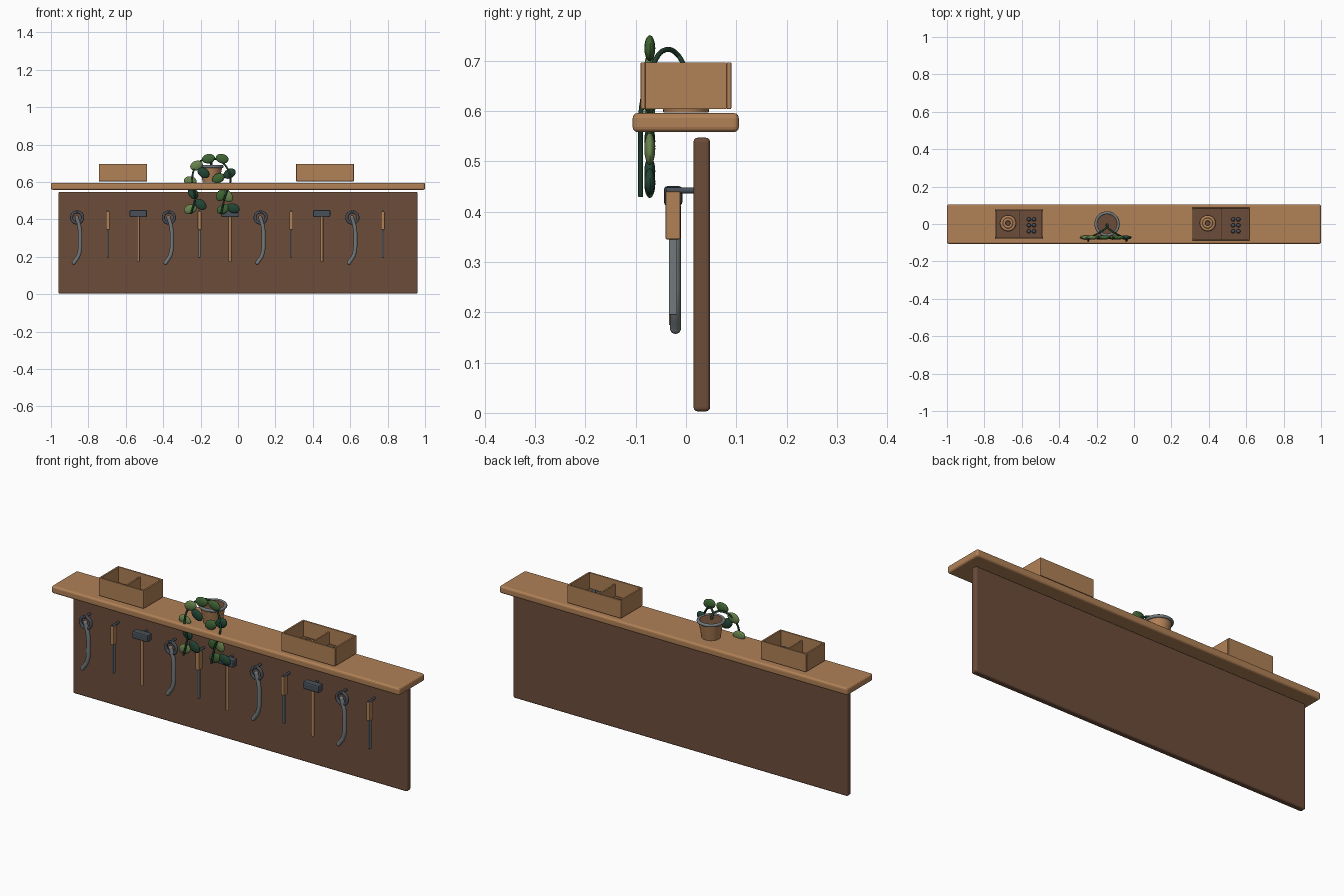
import bpy, math
from mathutils import Vector

cube = bpy.data.objects.get("Cube")
if cube:
    bpy.data.objects.remove(cube)


def material(name, rgb):
    m = bpy.data.materials.new(name)
    m.use_nodes = True
    m.diffuse_color = (*rgb, 1)
    m.node_tree.nodes["Principled BSDF"].inputs["Base Color"].default_value = (*rgb, 1)
    return m


TAN = material("tan wood", (0.44, 0.22, 0.095))
BROWN = material("dark brown wood", (0.15, 0.073, 0.042))
SLATE = material("slate metal", (0.065, 0.08, 0.1))
STEEL = material("grey steel", (0.17, 0.19, 0.2))
LIGHT = material("light leaf", (0.14, 0.23, 0.075))
MID = material("mid leaf", (0.05, 0.13, 0.035))
DARK = material("dark leaf", (0.016, 0.06, 0.035))
STEM = material("stem green", (0.015, 0.05, 0.025))


def finish(name, mat, smooth=True):
    ob = bpy.context.object
    ob.name = name
    ob.data.materials.append(mat)
    if smooth:
        bpy.ops.object.shade_smooth_by_angle(angle=math.radians(40))
    return ob


def box(name, mat, x, y, z, bevel=0.0, segments=2):
    """Box from three (low, high) ranges."""
    mid = [(a + b) / 2 for a, b in (x, y, z)]
    bpy.ops.mesh.primitive_cube_add(size=1, location=mid)
    ob = finish(name, mat, False)
    ob.scale = [b - a for a, b in (x, y, z)]
    bpy.ops.object.transform_apply(location=False, rotation=False, scale=True)
    if bevel:
        mod = ob.modifiers.new("rounded_edges", 'BEVEL')
        mod.width, mod.segments = bevel, segments
    return ob


def rod(name, mat, a, b, r, sides=12):
    a, b = Vector(a), Vector(b)
    bpy.ops.mesh.primitive_cylinder_add(
        vertices=sides, radius=r, depth=(b - a).length, location=(a + b) / 2,
        rotation=(b - a).to_track_quat('Z', 'Y').to_euler())
    return finish(name, mat)


def ring(name, mat, loc, major, minor, rot=(0, 0, 0)):
    bpy.ops.mesh.primitive_torus_add(location=loc, rotation=rot, major_radius=major,
                                     minor_radius=minor, major_segments=28, minor_segments=10)
    return finish(name, mat)


def ball(name, mat, loc, scale, rot=(0, 0, 0)):
    bpy.ops.mesh.primitive_uv_sphere_add(segments=16, ring_count=10, radius=1,
                                         location=loc, rotation=rot, scale=scale)
    return finish(name, mat)


def tube(name, mat, pts, r):
    """Smooth round tube through the points."""
    cu = bpy.data.curves.new(name, 'CURVE')
    cu.dimensions = '3D'
    cu.bevel_depth, cu.bevel_resolution = r, 3
    cu.resolution_u = 8
    cu.use_fill_caps = True
    sp = cu.splines.new('BEZIER')
    sp.bezier_points.add(len(pts) - 1)
    for bp, p in zip(sp.bezier_points, pts):
        bp.co = p
        bp.handle_left_type = bp.handle_right_type = 'AUTO'
    cu.materials.append(mat)
    ob = bpy.data.objects.new(name, cu)
    bpy.context.collection.objects.link(ob)


# Board and shelf
box("back_board", BROWN, (-0.96, 0.96), (0.015, 0.048), (0.003, 0.547), 0.008, 3)
box("shelf", TAN, (-1, 1), (-0.106, 0.105), (0.558, 0.596), 0.01, 3)


# Open sorting trays with a divider, a coil of cord and small beads
def tray(side, cx, hx, hy):
    t, z0, z1 = 0.009, 0.604, 0.697
    box(side + "_tray_floor", BROWN, (cx - hx + t, cx + hx - t), (-hy + t, hy - t), (z0, z0 + 0.012))
    for s, label in ((-1, "front"), (1, "back")):
        y = sorted((s * hy, s * (hy - t)))
        box(f"{side}_tray_{label}", TAN, (cx - hx, cx + hx), y, (z0, z1), 0.002)
    for s, label in ((-1, "right"), (1, "left")):
        x = sorted((cx + s * hx, cx + s * (hx - t)))
        box(f"{side}_tray_{label}_wall", TAN, x, (-hy + t, hy - t), (z0, z1), 0.001)
    box(side + "_tray_divider", TAN, (cx - 0.004, cx + 0.004), (-hy + t, hy - t), (z0, z1 - 0.02))
    coil = cx - hx / 2 + 0.006
    ring(side + "_cord_outer", TAN, (coil, 0.004, 0.627), 0.034, 0.009)
    ring(side + "_cord_inner", TAN, (coil, 0.004, 0.632), 0.02, 0.008)
    for i in range(2):
        for j in range(3):
            loc = (cx + hx * 0.5 - 0.012 + i * 0.028, 0.025 - j * 0.032, 0.627)
            ball(side + "_bead", SLATE, loc, (0.011, 0.011, 0.011))


tray("right", -0.615, 0.129, 0.08)
tray("left", 0.465, 0.154, 0.09)

# Plant pot
PX = -0.144
bpy.ops.mesh.primitive_cone_add(vertices=28, radius1=0.045, radius2=0.06, depth=0.088,
                                location=(PX, 0, 0.641))
finish("pot", TAN)
ring("pot_rim", STEEL, (PX, 0, 0.683), 0.06, 0.008)
rod("pot_soil", BROWN, (PX, 0, 0.66), (PX, 0, 0.687), 0.054, 28)

# Trailing stems, x and z listed from the pot to the tip
start = [(PX, 0, 0.68), (PX, -0.015, 0.71)]
right_stem = [(-0.175, -0.04, 0.722), (-0.225, -0.068, 0.685), (-0.245, -0.088, 0.61),
              (-0.23, -0.09, 0.52), (-0.25, -0.09, 0.43)]
left_stem = [(-0.115, -0.04, 0.722), (-0.065, -0.068, 0.685), (-0.04, -0.088, 0.61),
             (-0.07, -0.09, 0.52), (-0.09, -0.09, 0.43)]
tube("right_stem", STEM, start + right_stem, 0.005)
tube("left_stem", STEM, start + left_stem, 0.005)

# Leaves: x, z, tilt in degrees, colour
leaves = [
    (-0.158, 0.725, 10, MID), (-0.085, 0.725, -15, MID), (-0.222, 0.688, 20, LIGHT),
    (-0.185, 0.65, -35, DARK), (-0.045, 0.645, 30, DARK), (-0.255, 0.605, -10, LIGHT),
    (-0.105, 0.62, 25, MID), (-0.24, 0.54, -60, DARK), (-0.255, 0.455, 20, LIGHT),
    (-0.2, 0.48, -40, DARK), (-0.09, 0.53, 60, MID), (-0.055, 0.525, -60, LIGHT),
    (-0.08, 0.455, 30, MID), (-0.025, 0.46, -20, DARK),
]
for x, z, tilt, mat in leaves:
    ball("leaf", mat, (x, -0.072, z), (0.035, 0.011, 0.025), (0, -math.radians(tilt), 0))


# Hanging tools
def hook_tool(x):
    ring("hook_tool_ring", SLATE, (x, -0.02, 0.41), 0.03, 0.008, (math.pi / 2, 0, 0))
    path = ((-0.002, 0.41), (0.012, 0.36), (0.016, 0.29), (0.008, 0.21), (-0.018, 0.168))
    pts = [(x + dx, -0.021, z) for dx, z in path]
    tube("hook_tool_handle", STEEL, pts, 0.011)
    for p in (pts[0], pts[-1]):
        ball("hook_tool_end", STEEL, p, (0.011, 0.011, 0.011))


def chisel(x):
    box("chisel_handle", TAN, (x - 0.01, x + 0.01), (-0.041, -0.011), (0.345, 0.44), 0.003)
    box("chisel_blade", STEEL, (x - 0.005, x + 0.005), (-0.034, -0.018), (0.195, 0.345), 0.001)


def hammer(x):
    box("hammer_head", SLATE, (x - 0.046, x + 0.046), (-0.044, -0.007), (0.412, 0.451), 0.007)
    rod("hammer_handle", TAN, (x, -0.026, 0.175), (x, -0.026, 0.415), 0.008)


for i in range(11):
    x = -0.86 + 0.1635 * i
    (hook_tool, chisel, hammer)[i % 3](x)
    rod("peg", SLATE, (x, -0.04, 0.442), (x, 0.016, 0.442), 0.006)
